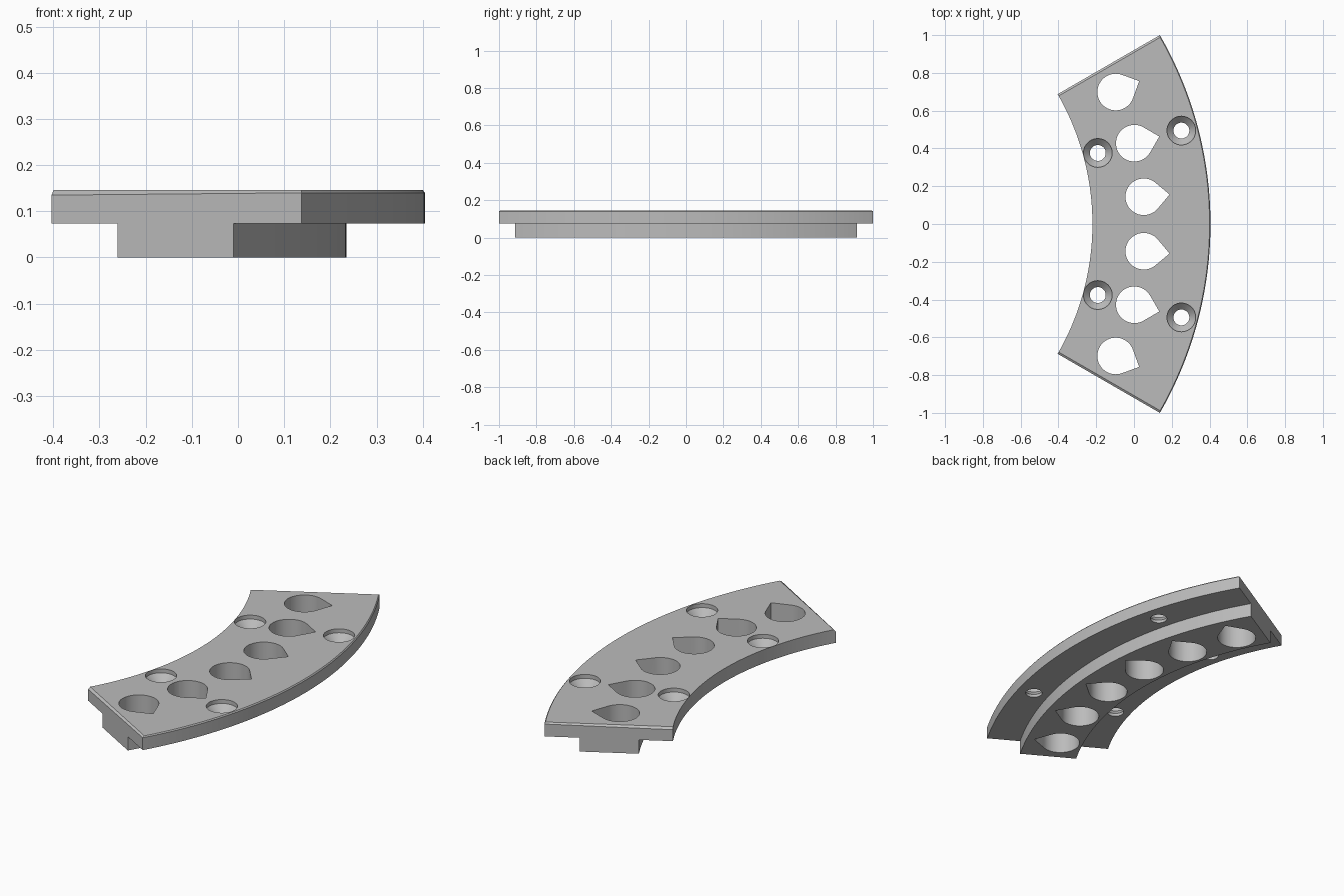
import bpy, bmesh
from math import sin, cos, pi, radians

if "Cube" in bpy.data.objects:
    bpy.data.objects.remove(bpy.data.objects["Cube"])

CENTRE_X = -1.595                 # centre of the ring the segment belongs to
R_IN, R_OUT = 1.375, 2.0          # top plate
T_IN, T_OUT = 1.54, 1.83          # tongue underneath
STEP, TOP = 0.074, 0.146
HALF_ANGLE = radians(30)


def polar(r, a, z=0.0):
    return (CENTRE_X + r * cos(a), r * sin(a), z)


def loft(bm, rings):
    """Bridge a list of point rings and cap both ends."""
    rows = [[bm.verts.new(p) for p in ring] for ring in rings]
    n = len(rows[0])
    for a, b in zip(rows, rows[1:]):
        for i in range(n):
            j = (i + 1) % n
            bm.faces.new((a[i], a[j], b[j], b[i]))
    bm.faces.new(rows[0][::-1])
    bm.faces.new(rows[-1])
    return rows


def make_object(name, bm):
    bmesh.ops.recalc_face_normals(bm, faces=bm.faces[:])
    mesh = bpy.data.meshes.new(name)
    bm.to_mesh(mesh)
    bm.free()
    obj = bpy.data.objects.new(name, mesh)
    bpy.context.collection.objects.link(obj)
    return obj


# T-shaped section swept along the arc, outer top edge chamfered
section = [(T_IN, 0), (T_OUT, 0), (T_OUT, STEP), (R_OUT, STEP),
           (R_OUT, TOP - 0.006), (R_OUT - 0.005, TOP),
           (R_IN, TOP), (R_IN, STEP), (T_IN, STEP)]
STEPS = 64
angles = [HALF_ANGLE * (2 * i / STEPS - 1) for i in range(STEPS + 1)]
bm = bmesh.new()
rows = loft(bm, [[polar(r, a, z) for r, z in section] for a in angles])

# Chamfer along the top of both end faces
end_edges = [bm.edges.get((row[5], row[6])) for row in (rows[0], rows[-1])]
bmesh.ops.bevel(bm, geom=end_edges, offset=0.011, segments=1, affect='EDGES')
segment = make_object("ring_segment", bm)

# Teardrop through holes, points facing outward
bm = bmesh.new()
TEAR_R, TEAR_RING = 0.097, 1.653
for deg in (-25, -15, -5, 5, 15, 25):
    a = radians(deg)
    cx, cy, _ = polar(TEAR_RING, a)
    outline = [(TEAR_R * 2 ** 0.5, a)]
    outline += [(TEAR_R, a + pi / 4 + 1.5 * pi * i / 36) for i in range(37)]
    loft(bm, [[(cx + r * cos(t), cy + r * sin(t), z) for r, t in outline]
              for z in (-0.1, 0.3)])

# Countersunk screw holes
bore = [(0.042, -0.1), (0.042, 0.09), (0.076, 0.125), (0.076, 0.3)]
for ring_r in (1.453, 1.911):
    for deg in (-15, 15):
        cx, cy, _ = polar(ring_r, radians(deg))
        loft(bm, [[(cx + r * cos(2 * pi * i / 40), cy + r * sin(2 * pi * i / 40), z)
                   for i in range(40)] for r, z in bore])
cutter = make_object("hole_cutter", bm)
cutter.hide_render = True

cut = segment.modifiers.new("holes", 'BOOLEAN')
cut.operation = 'DIFFERENCE'
cut.solver = 'EXACT'
cut.object = cutter
bpy.ops.object.select_all(action='DESELECT')
segment.select_set(True)
bpy.context.view_layer.objects.active = segment
bpy.ops.object.modifier_apply(modifier=cut.name)
bpy.data.objects.remove(cutter)

# Single grey finish
grey = bpy.data.materials.new("plain_grey")
grey.use_nodes = True
colour = (0.5, 0.5, 0.5, 1.0)
grey.diffuse_color = colour
grey.node_tree.nodes["Principled BSDF"].inputs["Base Color"].default_value = colour
segment.data.materials.clear()
segment.data.materials.append(grey)
bpy.ops.object.shade_smooth_by_angle(angle=radians(25))
